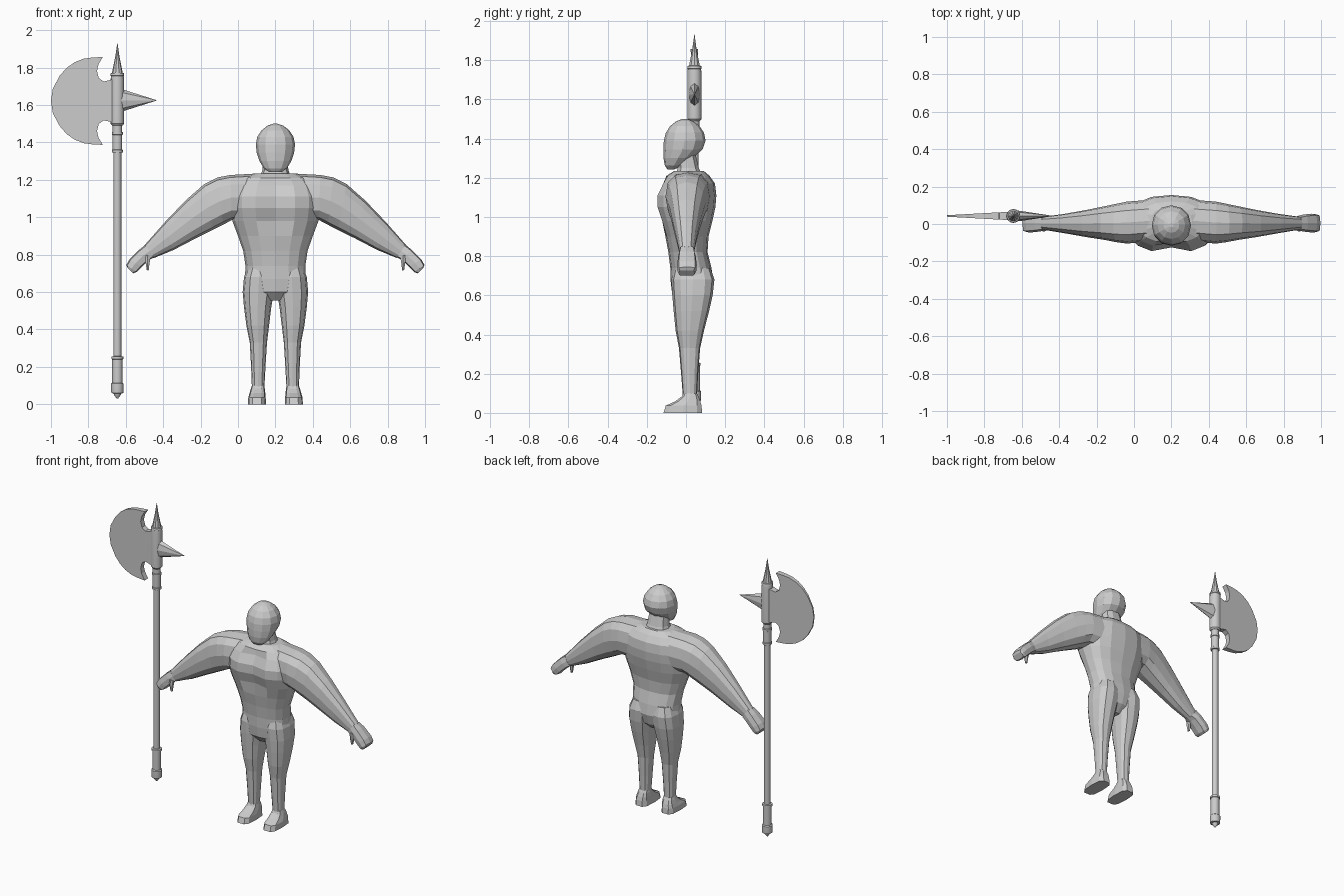
import bpy, bmesh, math
from mathutils import Vector as V

grey = bpy.data.materials.new("plain_grey")
grey.diffuse_color = (0.6, 0.6, 0.6, 1)
BODY_X = 0.2                 # body centre line
AXE = V((-0.645, 0.043, 0))  # pole axis


def finish(name, bm, loc=(0, 0, 0), mirror=False, smooth=False):
    bmesh.ops.recalc_face_normals(bm, faces=bm.faces)
    me = bpy.data.meshes.new(name)
    bm.to_mesh(me)
    bm.free()
    me.materials.append(grey)
    ob = bpy.data.objects.new(name, me)
    bpy.context.collection.objects.link(ob)
    ob.location = loc
    if mirror:
        ob.modifiers.new("mirror", 'MIRROR').use_mirror_merge = False
    if smooth:
        bpy.context.view_layer.objects.active = ob
        ob.select_set(True)
        bpy.ops.object.shade_smooth_by_angle(angle=math.radians(30))
        ob.select_set(False)
    return ob


def loft(rings, n=12, power=0.8):
    """Skin rings of (centre, half-axis a, half-axis b); power below 1 is boxier."""
    bm = bmesh.new()
    rows = []
    for c, a, b in rings:
        row = []
        for i in range(n):
            t = 2 * math.pi * i / n
            k = [math.copysign(abs(f) ** power if abs(f) > 1e-6 else 0, f)
                 for f in (math.cos(t), math.sin(t))]
            row.append(bm.verts.new(c + a * k[0] + b * k[1]))
        rows.append(row)
    for r, s in zip(rows, rows[1:]):
        for i in range(n):
            j = (i + 1) % n
            bm.faces.new((r[i], r[j], s[j], s[i]))
    bm.faces.new(rows[0])
    bm.faces.new(rows[-1])
    return bm


def level(z, x0, x1, y0, y1):
    """Horizontal ring from its extents."""
    return (V(((x0 + x1) / 2, (y0 + y1) / 2, z)),
            V(((x1 - x0) / 2, 0, 0)), V((0, (y1 - y0) / 2, 0)))


def limb(xt, zt, xb, zb, y0, y1):
    """Ring across an arm from its top point, bottom point and depth."""
    t, b = V((xt, 0, zt)), V((xb, 0, zb))
    return ((t + b) / 2 + V((0, (y0 + y1) / 2, 0)),
            V((0, (y1 - y0) / 2, 0)), (t - b) / 2)


HERE = (BODY_X, 0, 0)

# Torso, with a crease between the chest muscles
torso = loft([level(z, -w, w, a, b) for z, w, a, b in (
    (0.555, 0.05, -0.03, 0.07), (0.60, 0.14, -0.07, 0.12), (0.67, 0.163, -0.078, 0.14),
    (0.74, 0.16, -0.08, 0.13), (0.82, 0.172, -0.09, 0.11), (0.90, 0.20, -0.105, 0.115),
    (0.98, 0.23, -0.13, 0.135), (1.05, 0.24, -0.155, 0.15), (1.11, 0.24, -0.155, 0.155),
    (1.17, 0.22, -0.125, 0.148), (1.21, 0.18, -0.10, 0.12), (1.235, 0.11, -0.06, 0.09))], 16, 0.85)
for v in torso.verts:
    if abs(v.co.x) < 0.001 and 0.96 < v.co.z < 1.2 and v.co.y < 0:
        v.co.y += 0.03
finish("torso", torso, HERE)

# Neck and head
finish("neck", loft([level(1.20, -0.09, 0.09, -0.06, 0.09), level(1.25, -0.07, 0.07, -0.045, 0.068),
                     level(1.34, -0.06, 0.06, -0.05, 0.045)], 10), HERE)
finish("head", loft([level(z, -w, w, a, b) for z, w, a, b in (
    (1.243, 0.035, -0.095, -0.06), (1.262, 0.062, -0.108, -0.015), (1.30, 0.085, -0.115, 0.035),
    (1.345, 0.10, -0.116, 0.085), (1.39, 0.105, -0.113, 0.10), (1.43, 0.097, -0.103, 0.092),
    (1.465, 0.074, -0.08, 0.068), (1.49, 0.042, -0.047, 0.035), (1.50, 0.012, -0.018, 0.006))],
    12, 0.95), HERE)

# Arms, hands and thumbs
finish("arm", loft([limb(*r) for r in (
    (0.08, 1.235, 0.12, 0.985, -0.09, 0.13), (0.24, 1.226, 0.233, 0.985, -0.105, 0.12),
    (0.31, 1.213, 0.28, 0.96, -0.097, 0.108), (0.38, 1.178, 0.335, 0.932, -0.085, 0.095),
    (0.48, 1.09, 0.43, 0.885, -0.07, 0.075), (0.59, 0.975, 0.545, 0.825, -0.05, 0.055),
    (0.70, 0.85, 0.65, 0.782, -0.032, 0.04))], 12), HERE, True)
finish("hand", loft([limb(*r) for r in (
    (0.695, 0.853, 0.65, 0.785, -0.033, 0.042), (0.73, 0.825, 0.675, 0.772, -0.04, 0.05),
    (0.78, 0.775, 0.715, 0.735, -0.045, 0.055), (0.797, 0.745, 0.742, 0.707, -0.044, 0.053),
    (0.79, 0.728, 0.762, 0.70, -0.038, 0.046))], 8, 0.5), HERE, True)
finish("thumb", loft([limb(*r) for r in (
    (0.70, 0.80, 0.665, 0.79, -0.042, -0.008), (0.695, 0.757, 0.672, 0.752, -0.042, -0.014),
    (0.689, 0.718, 0.677, 0.715, -0.036, -0.018))], 6), HERE, True)

# Legs and feet
finish("leg", loft([level(*r) for r in (
    (0.07, 0.06, 0.125, -0.015, 0.055), (0.20, 0.053, 0.13, -0.025, 0.062),
    (0.33, 0.045, 0.137, -0.036, 0.072), (0.42, 0.034, 0.155, -0.053, 0.092),
    (0.52, 0.022, 0.168, -0.063, 0.118), (0.60, 0.008, 0.175, -0.07, 0.136),
    (0.68, 0.006, 0.168, -0.075, 0.145), (0.74, 0.02, 0.145, -0.06, 0.125))], 12), HERE, True)
finish("foot", loft([level(*r) for r in (
    (0, 0.05, 0.147, -0.118, 0.085), (0.037, 0.052, 0.145, -0.106, 0.082),
    (0.06, 0.054, 0.138, -0.055, 0.075), (0.085, 0.057, 0.131, -0.022, 0.064),
    (0.10, 0.06, 0.126, -0.015, 0.056))], 10, 0.6), HERE, True)


# Poleaxe shaft: turned profile of (height, radius)
def turned(name, profile, n=16):
    finish(name, loft([level(z, -r, r, -r, r) for z, r in profile], n, 1), AXE, smooth=True)


turned("shaft", ((0.03, 0.003), (0.05, 0.018), (0.058, 0.02), (0.06, 0.032), (0.085, 0.034),
                 (0.11, 0.034), (0.115, 0.028), (0.24, 0.028), (0.242, 0.032), (0.255, 0.032),
                 (0.257, 0.021), (1.345, 0.021), (1.347, 0.029), (1.36, 0.029), (1.362, 0.026),
                 (1.44, 0.026), (1.442, 0.03), (1.455, 0.03), (1.457, 0.025), (1.51, 0.025)))
turned("axe_socket", ((1.49, 0.028), (1.50, 0.036), (1.735, 0.036), (1.755, 0.034),
                      (1.757, 0.037), (1.77, 0.035), (1.772, 0.029)))
turned("top_spike", ((1.77, 0.029), (1.81, 0.021), (1.86, 0.011), (1.93, 0.001)), 10)

# Rear spike
finish("rear_spike", loft([(V((x, 0, 1.625)), V((0, a, 0)), V((0, 0, b))) for x, a, b in (
    (0.0, 0.03, 0.062), (0.03, 0.028, 0.058), (0.21, 0.001, 0.001))], 8, 1), AXE)

# Axe blade: half outline mirrored about its middle height, thinning to the edge
MID = 1.622
half = [(-1.0, 0), (-0.99, 0.066), (-0.953, 0.135), (-0.915, 0.178), (-0.873, 0.207),
        (-0.825, 0.226), (-0.78, 0.232), (-0.723, 0.235), (-0.746, 0.195), (-0.754, 0.16),
        (-0.744, 0.122), (-0.718, 0.104), (-0.69, 0.11), (-0.64, 0.125)]
outline = half + [(x, -h) for x, h in reversed(half[1:])]
bm = bmesh.new()
sides = [[bm.verts.new((x, AXE.y + s * (0.004 + 0.055 * (x + 1)), MID + h)) for x, h in outline]
         for s in (-1, 1)]
for f in sides:
    bm.faces.new(f)
for i in range(len(outline)):
    j = (i + 1) % len(outline)
    bm.faces.new((sides[0][i], sides[0][j], sides[1][j], sides[1][i]))
finish("axe_blade", bm)
